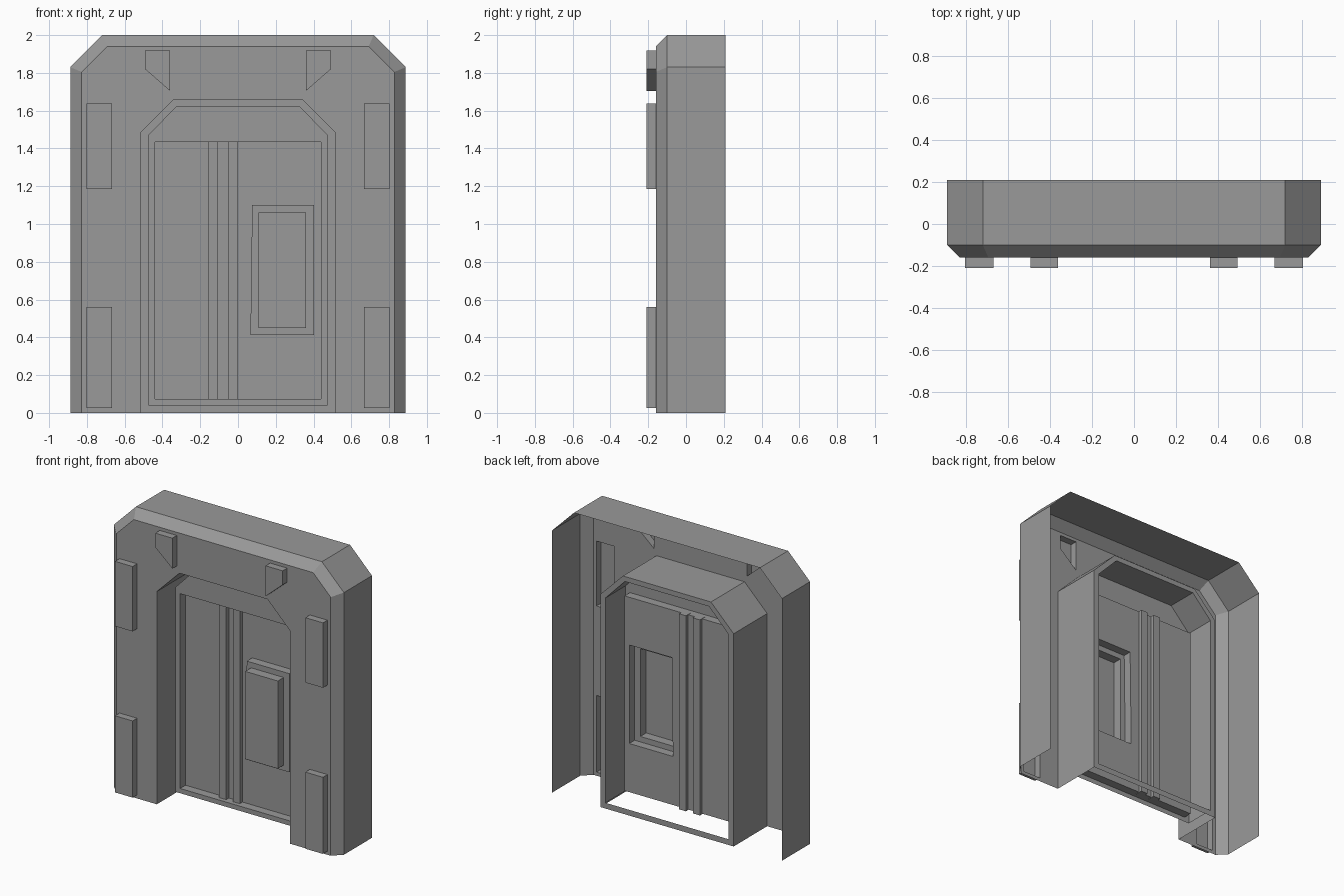
import bpy, bmesh

if "Cube" in bpy.data.objects:
    bpy.data.objects.remove(bpy.data.objects["Cube"])

# Dark grey paint shared by every part
paint = bpy.data.materials.new("dark_grey")
paint.diffuse_color = (0.32, 0.32, 0.32, 1)
paint.use_nodes = True
paint.node_tree.nodes["Principled BSDF"].inputs["Base Color"].default_value = paint.diffuse_color


def arch(w, z0, shoulder, top_w, top):
    """Doorway-shaped outline with cut corners, bottom left round to bottom right."""
    return [(-w, z0), (-w, shoulder), (-top_w, top), (top_w, top), (w, shoulder), (w, z0)]


def rect(x0, x1, z0, z1):
    return [(x0, z0), (x0, z1), (x1, z1), (x1, z0)]


def ring(bm, pts, y):
    return [bm.verts.new((x, y, z)) for x, z in pts]


def sheet(bm, y, *loops):
    """Flat wall at depth y: first loop is the outline, the others are holes."""
    edges = []
    for pts in loops:
        v = ring(bm, pts, y)
        edges += [bm.edges.new((v[i - 1], v[i])) for i in range(len(v))]
    bmesh.ops.triangle_fill(bm, edges=edges, use_beauty=True, use_dissolve=False,
                            normal=(0, -1, 0))


def skirt(bm, a, ya, b, yb, closed=True):
    """Band of quads joining two matching outlines."""
    va, vb = ring(bm, a, ya), ring(bm, b, yb)
    for i in range(0 if closed else 1, len(a)):
        bm.faces.new((va[i - 1], va[i], vb[i], vb[i - 1]))


def finish(bm, name, solid=False):
    bmesh.ops.remove_doubles(bm, verts=bm.verts, dist=0.0005)
    bmesh.ops.recalc_face_normals(bm, faces=bm.faces)
    # Open sheets must look out through the front
    if not solid and sum(f.normal.y * f.calc_area() for f in bm.faces) > 0:
        bmesh.ops.reverse_faces(bm, faces=bm.faces)
    me = bpy.data.meshes.new(name)
    bm.to_mesh(me)
    bm.free()
    me.materials.append(paint)
    bpy.context.collection.objects.link(bpy.data.objects.new(name, me))


FRONT, EDGE, BACK, STUD = -0.16, -0.10, 0.21, -0.21
DOOR, PANEL = -0.01, 0.05

outer = arch(0.888, 0, 1.83, 0.718, 2.0)
face = arch(0.828, 0, 1.805, 0.692, 1.94)
opening = arch(0.515, 0, 1.485, 0.34, 1.66)
door = arch(0.475, 0.04, 1.47, 0.325, 1.625)
inset = rect(-0.44, 0.44, 0.073, 1.433)

# Raised studs on the front, one side then mirrored
studs = [rect(0.667, 0.803, 1.185, 1.638), rect(0.667, 0.803, 0.025, 0.56),
         [(0.36, 1.918), (0.492, 1.918), (0.492, 1.82), (0.36, 1.705)]]
studs += [[(-x, z) for x, z in s] for s in studs]

# Outer wall: front sheet, bevel, sides and hollow studs
bm = bmesh.new()
sheet(bm, FRONT, face + opening[::-1], *studs)
skirt(bm, face, FRONT, outer, EDGE, closed=False)
skirt(bm, outer, EDGE, outer, BACK, closed=False)
for s in studs:
    skirt(bm, s, FRONT, s, STUD)
    sheet(bm, STUD, s)
finish(bm, "wall_shell")

# Doorway tunnel, its back rim, and the door frame coming forward from the rim
bm = bmesh.new()
skirt(bm, opening, FRONT, opening, BACK, closed=False)
skirt(bm, opening, BACK, door, BACK)
skirt(bm, door, BACK, door, DOOR, closed=False)
sheet(bm, DOOR, door, inset)
finish(bm, "door_frame")

# Recessed door panel with a stepped, hollow window block
win_out = [(0.066, 0.412), (0.075, 1.10), (0.403, 1.10), (0.403, 0.412)]
win_in = rect(0.108, 0.36, 0.45, 1.062)
bm = bmesh.new()
skirt(bm, inset, DOOR, inset, PANEL)
sheet(bm, PANEL, inset, win_out)
skirt(bm, win_out, PANEL, win_out, -0.01)
skirt(bm, win_out, -0.01, win_in, -0.01)
skirt(bm, win_in, -0.01, win_in, -0.075)
sheet(bm, -0.075, win_in)
finish(bm, "door_panel")

# Two upright ribs running through the panel
for i, (x0, x1) in enumerate([(-0.16, -0.105), (-0.052, 0.0)]):
    rib = rect(x0, x1, 0.07, 1.435)
    bm = bmesh.new()
    sheet(bm, 0.02, rib)
    skirt(bm, rib, 0.02, rib, 0.075)
    sheet(bm, 0.075, rib)
    finish(bm, f"door_rib_{i + 1}", solid=True)
